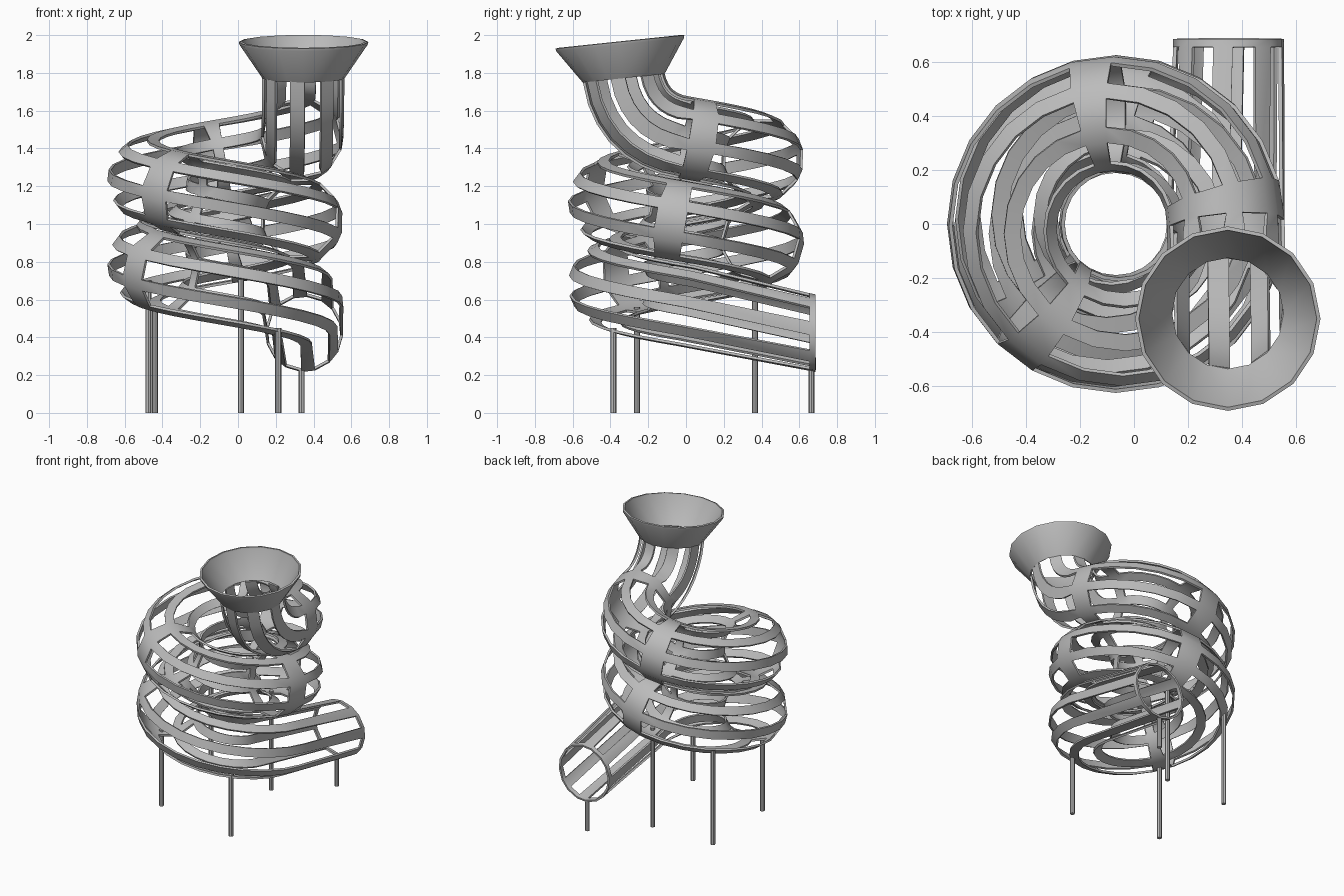
import bpy, bmesh, math
from mathutils import Vector

cube = bpy.data.objects.get("Cube")
if cube:
    bpy.data.objects.remove(cube, do_unlink=True)

grey = bpy.data.materials.new("light grey")
grey.use_nodes = True
COLOUR = (0.5, 0.5, 0.5, 1)
grey.diffuse_color = COLOUR
grey.node_tree.nodes["Principled BSDF"].inputs["Base Color"].default_value = COLOUR

SIDES = 16
CX, R = -0.067, 0.407                    # coil axis and coil radius
TUBE_R, MOUTH_R = 0.218, 0.206           # tube radius along the slide and at its mouth
Z0, PITCH, STEPS = 1.457, 0.445, 24      # coil start height, drop and segments per turn


def ring(centre, u, v, radius, phase=0.0, strip=0.5):
    """Points round a section; strip is the share of each pair of sides taken by the even one."""
    pair = 4 * math.pi / SIDES
    points = []
    for k in range(SIDES):
        a = phase + pair * (k // 2 + 0.25 + (strip / 2 if k % 2 else -strip / 2))
        points.append(centre + radius * (math.cos(a) * u + math.sin(a) * v))
    return points


def shell(name, rings, keep, thickness):
    """Skin consecutive rings, keeping only the faces chosen by keep(segment, side)."""
    bm = bmesh.new()
    rows = [[bm.verts.new(p) for p in r] for r in rings]
    for i in range(len(rows) - 1):
        for k in range(SIDES):
            if keep(i, k):
                n = (k + 1) % SIDES
                bm.faces.new((rows[i][k], rows[i][n], rows[i + 1][n], rows[i + 1][k]))
    bmesh.ops.delete(bm, geom=[v for v in bm.verts if not v.link_faces], context='VERTS')
    me = bpy.data.meshes.new(name)
    bm.to_mesh(me)
    bm.free()
    ob = bpy.data.objects.new(name, me)
    bpy.context.collection.objects.link(ob)
    me.materials.append(grey)
    mod = ob.modifiers.new("wall", 'SOLIDIFY')
    mod.thickness = thickness
    mod.offset = -1
    for other in bpy.context.selected_objects:
        other.select_set(False)
    bpy.context.view_layer.objects.active = ob
    ob.select_set(True)
    bpy.ops.object.modifier_apply(modifier=mod.name)
    bpy.ops.object.shade_smooth_by_angle(angle=math.radians(30))


# Slide path: drop from the funnel, two coil turns, straight run-out
path = []
bend = [Vector(p) for p in ((0.345, -0.33, 1.775), (0.345, -0.30, 1.59),
                            (0.342, -0.18, 1.48), (CX + R, 0.0, Z0))]
BEND = 7
for i in range(BEND):
    t = i / BEND
    s = 1 - t
    path.append(s**3 * bend[0] + 3 * s * s * t * bend[1] + 3 * s * t * t * bend[2] + t**3 * bend[3])
for i in range(2 * STEPS + 1):
    a = 2 * math.pi * i / STEPS
    path.append(Vector((CX + R * math.cos(a), R * math.sin(a), Z0 - PITCH * i / STEPS)))
path += [Vector((0.35, 0.655, 0.428)), Vector((0.35, 0.685, 0.422))]
LAST = len(path) - 1

# Sections carried along the path without twisting
tangents = [(path[min(i + 1, LAST)] - path[max(i - 1, 0)]).normalized() for i in range(LAST + 1)]
tangents[0] = Vector((0, 0.1, -1)).normalized()
tangents[-2] = tangents[-1] = Vector((0, 1, 0))     # upright mouth
u = Vector((0, -1, -0.1)).normalized()
sections = []
for i, (p, t) in enumerate(zip(path, tangents)):
    if i:
        u = tangents[i - 1].rotation_difference(t) @ u
    u = (u - t * u.dot(t)).normalized()
    in_coil = BEND <= i < LAST - 1
    sections.append(ring(p, u, t.cross(u), TUBE_R if i < LAST - 1 else MOUTH_R,
                         math.radians(-3 - 6 * i / LAST), 0.36 if in_coil else 0.46))

# Alternate sides are open, closed only at the solid bands and the mouth
bands = {BEND + s for s in (0, 6, 15, 23, 29, 38)} | {LAST - 1}
shell("slide_tube", sections, lambda i, k: i in bands or k % 2 == 0, 0.014)

# Entry funnel, tipped slightly forward
axis = Vector((0, -0.105, 1)).normalized()
fx = Vector((1, 0, 0))
fy = axis.cross(fx)
base = Vector((0.347, -0.33, 1.772))
shell("entry_funnel",
      [ring(base, fx, fy, 0.218), ring(base + axis * 0.179, fx, fy, 0.34),
       ring(base + axis * 0.193, fx, fy, 0.343)],
      lambda i, k: True, 0.014)

# Support poles
for i, (x, y, top) in enumerate(((-0.44, -0.26, 0.56), (-0.475, 0.365, 0.70), (0.213, -0.385, 0.45),
                                 (0.015, 0.365, 0.73), (0.337, 0.665, 0.225))):
    bpy.ops.mesh.primitive_cylinder_add(vertices=8, radius=0.016, depth=top, location=(x, y, top / 2))
    pole = bpy.context.object
    pole.name = f"support_pole_{i + 1}"
    pole.data.materials.append(grey)
    bpy.ops.object.shade_smooth_by_angle(angle=math.radians(30))
